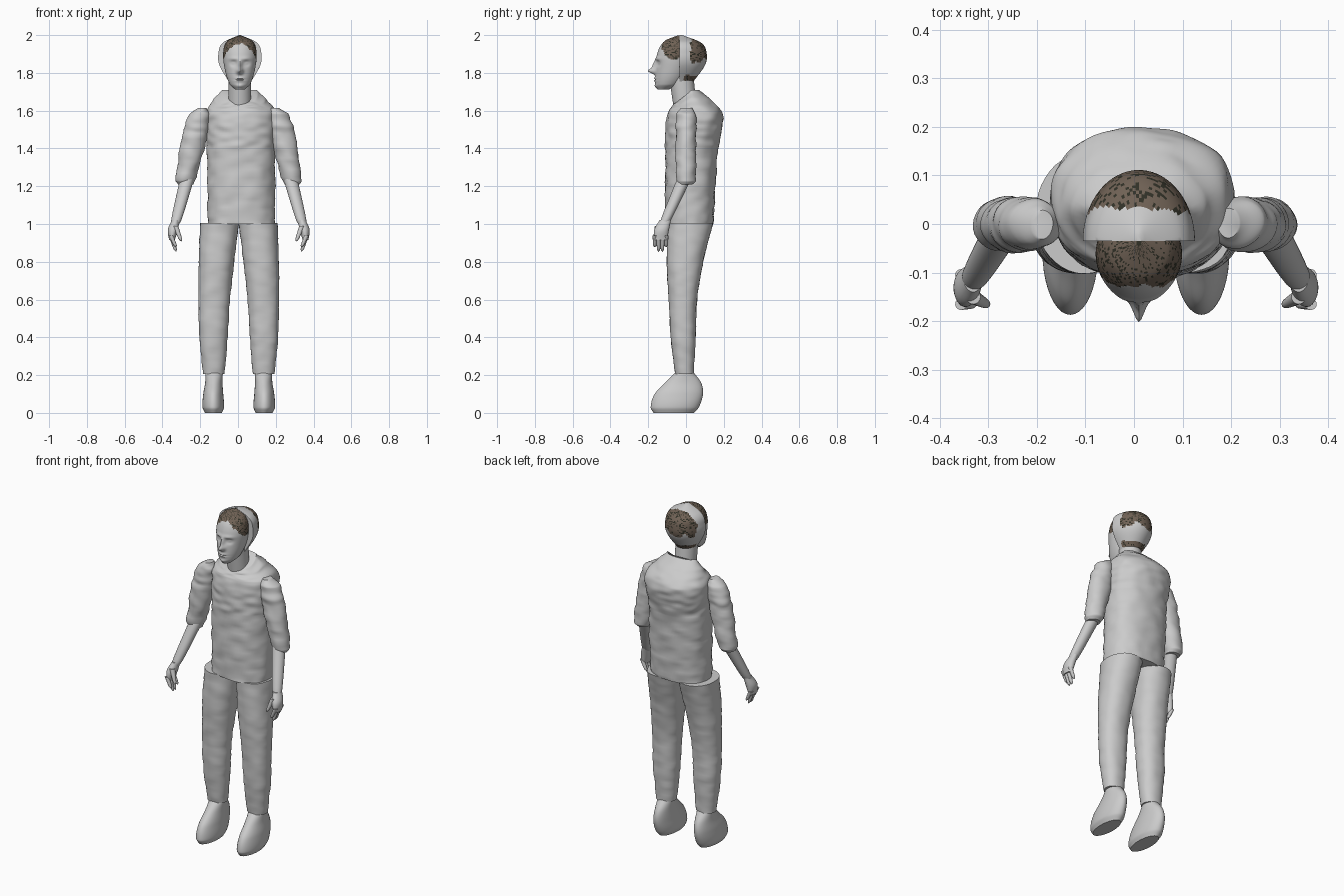
import bpy, bmesh, math, random
from math import sin, cos, pi, exp, copysign
from mathutils import Vector, noise

random.seed(4)
default_cube = bpy.data.objects.get("Cube")
if default_cube:
    bpy.data.objects.remove(default_cube)


def material(name, *rgb):
    made = bpy.data.materials.new(name)
    made.use_nodes = True
    made.diffuse_color = (*rgb, 1)
    made.node_tree.nodes["Principled BSDF"].inputs["Base Color"].default_value = (*rgb, 1)
    return made


GREY = material("light grey", 0.6, 0.6, 0.6)
BROWN = material("hair brown", 0.16, 0.12, 0.09)
DARK = material("dark hair", 0.03, 0.03, 0.02)


def smooth_rows(rows, steps):
    """Smoothly interpolate cross-sections along their height."""
    rows = [Vector(row) for row in rows]
    last = len(rows) - 1

    def slope(i):
        low, high = rows[max(i - 1, 0)], rows[min(i + 1, last)]
        return (high - low) / (high[0] - low[0])

    result = []
    for i in range(last):
        start, end = rows[i], rows[i + 1]
        height = end[0] - start[0]
        for k in range(steps):
            t = k / steps
            ease = t * t * (3 - 2 * t)
            result.append(start.lerp(end, ease)
                          + slope(i) * height * t * (1 - t) ** 2
                          - slope(i + 1) * height * t * t * (1 - t))
    return result + [rows[last]]


def loft(name, rows, sides=32, steps=6, power=2, wrinkle=0, shape=None, paint=None):
    """Skin rounded sections given as (height, x centre, half width, front, back)."""
    bm = bmesh.new()
    rings = []
    for z, centre, half, front, back in smooth_rows(rows, steps):
        ring = []
        for i in range(sides):
            out = Vector((cos(2 * pi * i / sides), sin(2 * pi * i / sides), 0))
            across, along = (copysign(abs(v) ** (2 / power), v) for v in out.xy)
            point = Vector((centre + half * across,
                            (front + back + (back - front) * along) / 2, z))
            if wrinkle:
                point += out * wrinkle * noise.noise(point * 14 + Vector((0, 0, z * 16)))
            if shape:
                shape(point)
            ring.append(bm.verts.new(point))
        rings.append(ring)
    for lower, upper in zip(rings, rings[1:]):
        for i in range(sides):
            bm.faces.new((lower[i - 1], lower[i], upper[i], upper[i - 1]))
    bm.faces.new(rings[0])
    bm.faces.new(rings[-1])
    bmesh.ops.recalc_face_normals(bm, faces=bm.faces)

    mesh = bpy.data.meshes.new(name)
    mesh.materials.append(GREY)
    if paint:
        mesh.materials.append(BROWN)
        mesh.materials.append(DARK)
        for face in bm.faces:
            face.material_index = paint(face.calc_center_median())
    bm.to_mesh(mesh)
    bm.free()
    mesh.shade_smooth()
    mesh.set_sharp_from_angle(angle=math.radians(45))
    bpy.context.collection.objects.link(bpy.data.objects.new(name, mesh))


def taper(name, start, end, thick, thin, sides=16):
    """Round-tipped limb segment running between two points."""
    start, end = Vector(start), Vector(end)
    rows = []
    for i in range(9):
        t = i / 8
        middle = start.lerp(end, t)
        radius = (thick + (thin - thick) * t) * math.sqrt(1.01 - t ** 9)
        rows.append((middle.z, middle.x, radius, middle.y - radius, middle.y + radius))
    loft(name, rows, sides=sides, steps=2)


# Shirt, with a collar that dips at the front
def dip_collar(point):
    rise = max((point.z - 1.6) / 0.11, 0)
    forward = min(max((0.03 - point.y) / 0.07, 0), 1)
    point.z -= 0.06 * rise * forward


loft("shirt", [
    (1, 0.018, 0.178, -0.11, 0.145),
    (1.4, 0.016, 0.18, -0.11, 0.17),
    (1.58, 0.016, 0.186, -0.1, 0.195),
    (1.66, 0.012, 0.14, -0.07, 0.13),
    (1.71, 0.01, 0.09, -0.05, 0.07),
], sides=64, steps=18, power=2.25, wrinkle=0.008, shape=dip_collar)

loft("neck", [(1.58, 0.01, 0.06, -0.06, 0.06), (1.78, 0.01, 0.06, -0.09, 0.04)])


# Face features: depth, distance from the middle, height, width, tallness
FEATURES = {
    "nose_tip": (0.036, 0, 1.81, 0.015, 0.015),
    "nose_bridge": (0.018, 0, 1.84, 0.01, 0.026),
    "brow": (0.006, 0.03, 1.875, 0.03, 0.01),
    "eye_socket": (-0.013, 0.034, 1.85, 0.017, 0.014),
    "eyeball": (0.007, 0.035, 1.85, 0.011, 0.007),
    "lips": (0.008, 0, 1.765, 0.022, 0.011),
    "mouth_line": (-0.008, 0, 1.765, 0.026, 0.003),
    "chin": (0.006, 0, 1.73, 0.02, 0.01),
}


def sculpt_face(point):
    if point.y < -0.06:
        side = abs(point.x - 0.01)
        point.y -= sum(depth * exp(-((side - away) / wide) ** 2 - ((point.z - z) / tall) ** 2)
                       for depth, away, z, wide, tall in FEATURES.values())


def strands(covered):
    if not covered:
        return 0
    return 2 if random.random() < 0.22 else 1


def front_hair(spot):
    hairline = 1.957 - 11 * (spot.x - 0.01) ** 2 + 0.012 * noise.noise(spot * 60)
    return strands(spot.z > hairline and spot.y < -0.02)


loft("face", [
    (1.712, 0.01, 0.025, -0.15, -0.09),
    (1.74, 0.01, 0.054, -0.162, -0.03),
    (1.82, 0.01, 0.08, -0.16, 0.02),
    (1.91, 0.01, 0.088, -0.15, 0.03),
    (1.97, 0.01, 0.065, -0.112, 0.01),
    (1.998, 0.01, 0.005, -0.045, -0.03),
], sides=96, steps=16, shape=sculpt_face, paint=front_hair)


# Back of the head, cut flat where it meets the face
def flatten_front(point):
    point.y = max(point.y, -0.035)


def back_hair(spot):
    drift = noise.noise(spot * 22)
    crown = spot.y > 0.025 + 0.02 * drift and spot.z > 1.865 + 0.04 * drift
    nape = spot.y > -0.01 and spot.z < 1.785 + 0.01 * drift
    return strands(crown or nape)


loft("back_of_head", [
    (1.755, 0.01, 0.06, -0.1, 0.04),
    (1.84, 0.01, 0.108, -0.17, 0.1),
    (1.9, 0.01, 0.114, -0.18, 0.11),
    (1.96, 0.01, 0.09, -0.15, 0.08),
    (2, 0.01, 0.005, -0.04, -0.02),
], sides=80, steps=12, shape=flatten_front, paint=back_hair)

# Arms and legs, built once per side
for side, tag in ((1, "left_"), (-1, "right_")):

    def limb(name, rows, **options):
        loft(tag + name, [(z, side * x + 0.004, *rest) for z, x, *rest in rows], **options)

    def segment(name, start, end, thick, thin, **options):
        start, end = (Vector((side * x + 0.004, y, z)) for x, y, z in (start, end))
        taper(tag + name, start, end, thick, thin, **options)

    limb("sleeve", [
        (1.615, 0.192, 0.02, -0.03, 0.03),
        (1.58, 0.208, 0.054, -0.05, 0.05),
        (1.47, 0.232, 0.066, -0.056, 0.055),
        (1.23, 0.282, 0.052, -0.052, 0.05),
        (1.208, 0.283, 0.042, -0.044, 0.034),
    ], steps=12, wrinkle=0.008)
    segment("forearm", (0.268, 0, 1.26), (0.344, -0.13, 0.97), 0.038, 0.027, sides=32)
    limb("palm", [
        (1.02, 0.335, 0.02, -0.14, -0.08),
        (0.97, 0.348, 0.027, -0.168, -0.09),
        (0.915, 0.354, 0.015, -0.17, -0.1),
    ])

    # Four fingers from front to back, the middle ones longest
    for i in range(4):
        y = -0.165 + 0.02 * i
        tip = 0.85 + 0.012 * abs(i - 1.5) ** 2
        segment(f"finger_{i + 1}", (0.36, y, 0.94), (0.332, y, tip), 0.012, 0.009)
    segment("thumb", (0.335, -0.15, 0.99), (0.304, -0.167, 0.907), 0.015, 0.009)

    limb("trouser_leg", [
        (1.004, 0.102, 0.103, -0.1, 0.143),
        (0.8, 0.118, 0.094, -0.102, 0.092),
        (0.6, 0.13, 0.083, -0.091, 0.059),
        (0.4, 0.134, 0.075, -0.081, 0.052),
        (0.207, 0.131, 0.057, -0.058, 0.04),
    ], sides=40, steps=10, power=2.2, wrinkle=0.004)
    limb("shoe", [
        (0, 0.134, 0.045, -0.172, 0.042),
        (0.03, 0.135, 0.057, -0.187, 0.068),
        (0.1, 0.135, 0.053, -0.166, 0.09),
        (0.16, 0.132, 0.046, -0.11, 0.08),
        (0.22, 0.13, 0.046, -0.05, 0.036),
    ], sides=40, steps=8)
